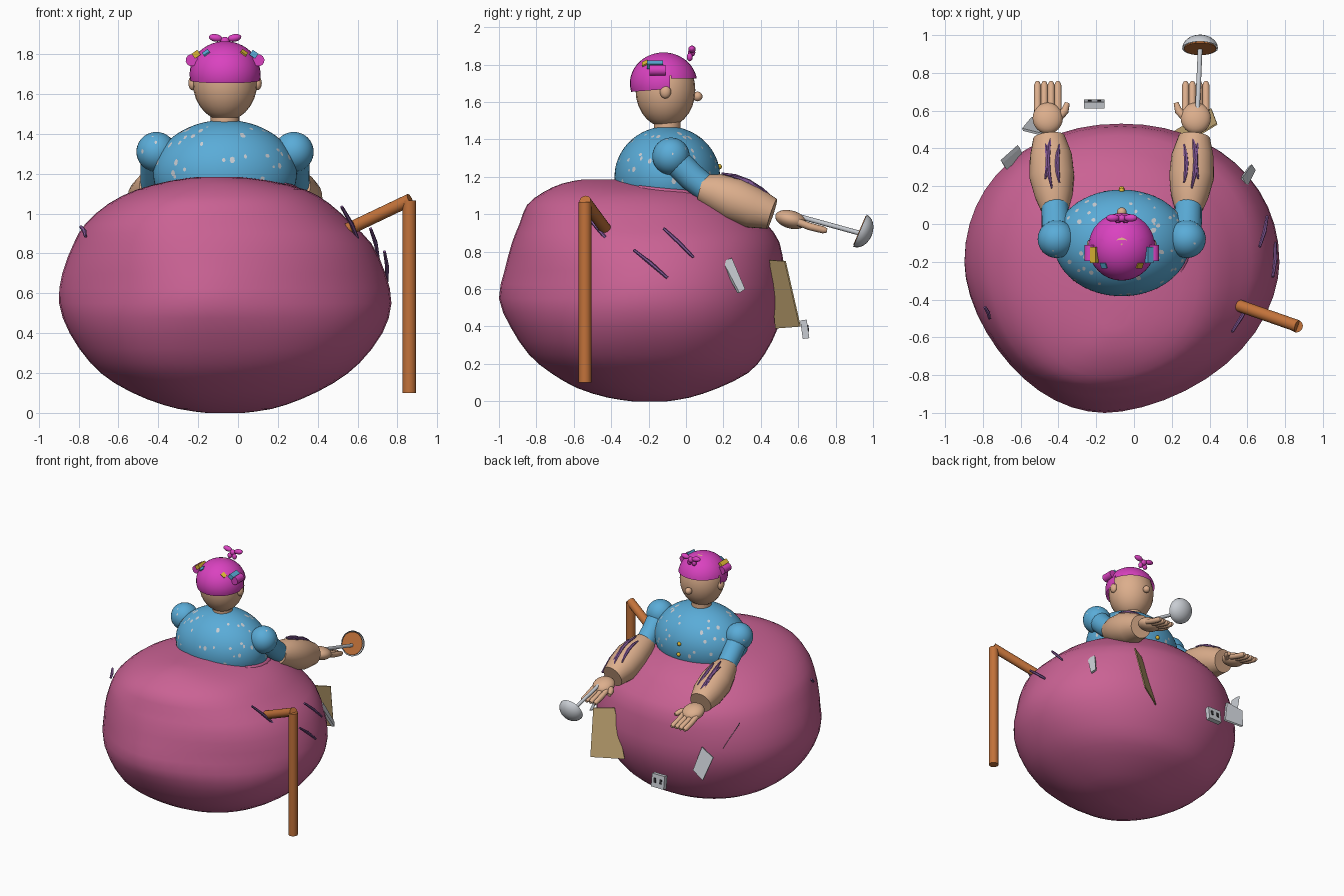
import bpy, bmesh, math, random
from mathutils import Vector, Matrix, Euler

if "Cube" in bpy.data.objects:
    bpy.data.objects.remove(bpy.data.objects["Cube"])

random.seed(4)
CX = -0.065  # centre line of the figure


def lin(c):
    c /= 255
    return c / 12.92 if c <= 0.04045 else ((c + 0.055) / 1.055) ** 2.4


def material(name, r, g, b):
    m = bpy.data.materials.new(name)
    m.diffuse_color = (lin(r), lin(g), lin(b), 1)
    m.use_nodes = True
    m.node_tree.nodes["Principled BSDF"].inputs["Base Color"].default_value = m.diffuse_color
    return m


PINK = material("pink", 202, 98, 148)
BLUE = material("blue", 90, 172, 216)
SKIN = material("skin", 220, 174, 140)
MAGENTA = material("magenta", 218, 66, 192)
WOOD = material("orange_wood", 194, 114, 58)
GREY = material("pale_grey", 200, 204, 210)
TAN = material("tan", 196, 168, 116)
PURPLE = material("purple", 128, 86, 148)
YELLOW = material("yellow", 220, 182, 52)
DARK = material("dark", 50, 50, 54)


def finish(name, bm, mat, smooth=True):
    bmesh.ops.recalc_face_normals(bm, faces=bm.faces)
    me = bpy.data.meshes.new(name)
    bm.to_mesh(me)
    bm.free()
    me.materials.append(mat)
    ob = bpy.data.objects.new(name, me)
    bpy.context.collection.objects.link(ob)
    if smooth:
        bpy.context.view_layer.objects.active = ob
        ob.select_set(True)
        bpy.ops.object.shade_smooth_by_angle(angle=math.radians(40))
        ob.select_set(False)
    return ob


def place(loc, size, rot=(0, 0, 0)):
    return Matrix.LocRotScale(Vector(loc), Euler([math.radians(a) for a in rot]), Vector(size))


def ball(name, loc, size, mat, rot=(0, 0, 0), seg=24, rings=14):
    bm = bmesh.new()
    bmesh.ops.create_uvsphere(bm, u_segments=seg, v_segments=rings, radius=1, matrix=place(loc, size, rot))
    return finish(name, bm, mat)


def box(name, loc, size, mat, rot=(0, 0, 0)):
    bm = bmesh.new()
    bmesh.ops.create_cube(bm, size=1, matrix=place(loc, size, rot))
    return finish(name, bm, mat, False)


def loft(name, rings, mat):
    bm = bmesh.new()
    rows = [[bm.verts.new(p) for p in ring] for ring in rings]
    n = len(rows[0])
    for a, b in zip(rows, rows[1:]):
        for i in range(n):
            bm.faces.new((a[i], a[(i + 1) % n], b[(i + 1) % n], b[i]))
    bm.faces.new(rows[0])
    bm.faces.new(rows[-1])
    return finish(name, bm, mat)


def tube(name, pts, radii, mat, seg=16):
    pts = [Vector(p) for p in pts]
    if not isinstance(radii, (list, tuple)):
        radii = [radii] * len(pts)
    rings = []
    for i, p in enumerate(pts):
        d = (pts[min(i + 1, len(pts) - 1)] - pts[max(i - 1, 0)]).normalized()
        u = d.cross(Vector((0.31, 0.12, 0.94))).normalized()
        v = d.cross(u)
        rings.append([p + radii[i] * (u * math.cos(t) + v * math.sin(t))
                      for t in (2 * math.pi * k / seg for k in range(seg))])
    return loft(name, rings, mat)


# Great round body: level outlines, rounded in front and tapering behind
levels = [  # z, x min, x max, y min, y max
    (0.0, -.16, .03, -.29, -.1), (.02, -.30, .17, -.42, .02), (.07, -.46, .32, -.58, .17),
    (.15, -.62, .48, -.72, .33), (.25, -.74, .61, -.84, .42), (.4, -.845, .725, -.94, .495),
    (.55, -.898, .77, -1.0, .53), (.7, -.882, .74, -.97, .525), (.85, -.825, .67, -.93, .50),
    (.95, -.765, .57, -.89, .43), (1.05, -.65, .46, -.85, .33), (1.12, -.51, .34, -.76, .2),
    (1.165, -.34, .16, -.66, .05), (1.185, -.2, .0, -.56, -.15)]


def blend(p0, p1, p2, p3, t):
    return [.5 * (2 * b + (c - a) * t + (2 * a - 5 * b + 4 * c - d) * t * t + (3 * b - a - 3 * c + d) * t ** 3)
            for a, b, c, d in zip(p0, p1, p2, p3)]


fine = []
for i in range(len(levels) - 1):
    quad = [levels[min(max(i + o, 0), len(levels) - 1)] for o in (-1, 0, 1, 2)]
    fine += [levels[i], blend(*quad, .5)]
fine.append(levels[-1])
rings = []
for z, x0, x1, y0, y1 in fine:
    cx, cy = (x0 + x1) / 2, y0 + (y1 - y0) * 0.52
    power = 1.75 + .4 * min(abs(z - .6) / .35, 1)
    ring = []
    for k in range(48):
        t = 2 * math.pi * k / 48
        c, s = math.cos(t), math.sin(t)
        e = 2 / 2.1 if s >= 0 else 2 / power
        sy = (y1 - cy) if s >= 0 else (cy - y0)
        skew = .055 * (x1 - x0) * max(0, -s) ** 4
        ring.append((cx - skew + (x1 - x0) / 2 * math.copysign(abs(c) ** e, c),
                     cy + sy * math.copysign(abs(s) ** e, s), z))
    rings.append(ring)
loft("body", rings, PINK)
# Fold of the body around the shirt hem
fold = [(CX + .345 * math.cos(t), -.1 + .30 * math.sin(t), 1.115 - .03 * math.sin(t))
        for t in (math.radians(-30 + 12 * k) for k in range(21))]
tube("body_fold", fold, .025, PINK, 10)

# Shirt with pale flecks and buttons
C, S = Vector((CX, -.1, 1.2)), Vector((.36, .282, .27))
ball("shirt", C, S, BLUE, seg=64, rings=40)


def flecks(name, centre, size, count, zmin, wmax):
    bm = bmesh.new()
    for _ in range(count):
        z, t = random.uniform(zmin, .9), random.uniform(0, 2 * math.pi)
        r = math.sqrt(1 - z * z)
        d = Vector((r * math.cos(t), r * math.sin(t), z))
        n = Vector((d.x / size.x, d.y / size.y, d.z / size.z)).normalized()
        m = Matrix.Translation(centre + d * size + n * .0006) @ n.to_track_quat('Z', 'Y').to_matrix().to_4x4()
        w = random.uniform(.5, 1) * wmax
        bmesh.ops.create_circle(bm, cap_ends=True, segments=7, radius=w,
                                matrix=m @ Matrix.Diagonal((.8, random.uniform(.7, 1.3), 1, 1)))
    # Flat patches facing outwards
    for f in bm.faces:
        if f.normal.dot(f.calc_center_median() - centre) < 0:
            f.normal_flip()
    me = bpy.data.meshes.new(name)
    bm.to_mesh(me)
    bm.free()
    me.materials.append(GREY)
    bpy.context.collection.objects.link(bpy.data.objects.new(name, me))


flecks("shirt_flecks", C, S, 75, -.1, .017)
for z, y in ((1.255, .177), (1.175, .185)):
    ball("button", (CX, y, z), (.015,) * 3, YELLOW, seg=12, rings=8)

# Head, ears, nose and cap of hair
tube("neck", [(CX, -.1, 1.43), (CX, -.1, 1.52)], .072, SKIN, 20)
ball("head", (CX, -.11, 1.665), (.163, .16, .2), SKIN)
ball("nose", (CX, .062, 1.63), (.026,) * 3, SKIN, seg=14, rings=10)
bm = bmesh.new()
bmesh.ops.create_uvsphere(bm, u_segments=32, v_segments=24, radius=1,
                          matrix=place((CX, -.12, 1.70), (.178, .18, .165)))
for co, no, front in (((0, 0, 1.678), (0, -.08, 1), False), ((0, 0, 1.725), (0, 0, 1), True)):
    if front:
        bmesh.ops.bisect_plane(bm, geom=bm.verts[:] + bm.edges[:] + bm.faces[:],
                               plane_co=(0, -.08, 0), plane_no=(0, 1, 0))
        geom = [f for f in bm.faces if f.calc_center_median().y > -.08]
        geom += list({e for f in geom for e in f.edges}) + list({v for f in geom for v in f.verts})
    else:
        geom = bm.verts[:] + bm.edges[:] + bm.faces[:]
    bmesh.ops.bisect_plane(bm, geom=geom, plane_co=co, plane_no=no, clear_inner=True)
finish("hair", bm, MAGENTA)

# Bow above the forehead
ball("bow_knot", (CX, .03, 1.865), (.024, .02, .022), MAGENTA, seg=12, rings=8)
for s in (-1, 1):
    ball("bow_wing", (CX + s * .047, .032, 1.882), (.036, .02, .019), MAGENTA, (0, -10 * s, 0), 14, 8)
    ball("bow_tail", (CX + s * .02, .02, 1.84), (.018, .016, .022), MAGENTA, seg=12, rings=8)

for s in (-1, 1):
    def X(d):
        return CX + s * d
    # Ear and hair clips
    ball("ear", (X(.163), -.11, 1.655), (.022, .03, .036), SKIN, seg=14, rings=10)
    tube("curler", [(X(.168), -.195, 1.77), (X(.168), -.11, 1.77)], .03, MAGENTA, 12)
    box("clip", (X(.145), -.165, 1.80), (.035, .085, .03), BLUE if s > 0 else YELLOW, (0, 35 * s, 0))
    box("small_clip", (X(.09), -.215, 1.80), (.035, .03, .03), YELLOW if s > 0 else BLUE, (30, 35 * s, 0))
    # Sleeve
    sh = Vector((X(.345), -.08, 1.31))
    ball("shoulder", sh, (.1,) * 3, BLUE, seg=32, rings=20)
    flecks("shoulder_flecks", sh, Vector((.1,) * 3), 5, -.4, .01)
    tube("sleeve", [sh, (X(.35), .03, 1.2), (X(.355), .125, 1.125)], [.078, .074, .07], BLUE)
    # Forearm with raised veins
    tube("forearm", [(X(.355), .08, 1.14), (X(.36), .15, 1.12), (X(.37), .25, 1.08), (X(.375), .36, 1.035),
                     (X(.385), .46, 1.002)], [.075, .1, .119, .112, .084], SKIN, 24)
    for dx, y0, y1, bend in ((-.04, .2, .40, .012), (0, .17, .46, .022), (.035, .22, .42, -.014)):
        pts = []
        for k in range(5):
            y = y0 + (y1 - y0) * k / 4
            r = .122 - 1.4 * (y - .27) ** 2
            pts.append((X(.37 + dx + bend * math.sin(math.pi * k / 4)), y + .02,
                        1.073 - .38 * (y - .27) + math.sqrt(r * r - dx * dx)))
        tube("arm_vein", pts, [.005, .011, .013, .011, .005], PURPLE, 6)
    # Hand
    ball("palm", (X(.392), .56, .972), (.08, .085, .048), SKIN, (-15, 0, 0))
    for k in range(4):
        x = X(.338 + .036 * k)
        tube("finger", [(x, .6, .958), (x, .66, .935), (x, .735, .916), (x, .754, .912)],
             [.02, .02, .019, .011], SKIN, 10)
    tube("thumb", [(X(.34), .56, .965), (X(.3), .6, .96), (X(.288), .64, .95)], [.025, .021, .014], SKIN, 10)

# Ladle with a filled bowl
tube("ladle_handle", [(.335, .58, .995), (.35, .925, .9)], .013, GREY, 10)
bm = bmesh.new()
R = place((.35, .93, .912), (.095, .093, .068), (67, 0, 0))
bmesh.ops.create_uvsphere(bm, u_segments=24, v_segments=12, radius=1)
bmesh.ops.bisect_plane(bm, geom=bm.verts[:] + bm.edges[:] + bm.faces[:], plane_co=(0, 0, 0),
                       plane_no=(0, 0, 1), clear_outer=True)
bm.transform(R)
finish("ladle_bowl", bm, GREY)
bm = bmesh.new()
bmesh.ops.create_cone(bm, cap_ends=True, segments=24, radius1=.9, radius2=.9, depth=.1, matrix=R)
finish("ladle_filling", bm, WOOD)

# Wooden post with slanted arm
tube("post", [(.86, -.54, .1), (.86, -.54, 1.065)], .034, WOOD, 20)
tube("post_arm", [(.865, -.54, 1.07), (.55, -.43, .92)], .032, WOOD, 20)

# Veins on the body
for a, b in (((.735, -.28, .81), (.748, -.1, .66)), ((.665, -.12, .925), (.705, .04, .77)),
             ((.52, -.57, 1.035), (.61, -.41, .85)), ((-.79, -.44, .935), (-.765, -.5, .885))):
    a, b = Vector(a), Vector(b)
    tube("body_vein", [a, (a + b) / 2 + Vector((.006, 0, .004)), b], [.008, .011, .008], PURPLE, 6)


# Paper and scraps stuck to the body
def sheet(name, corners, mat, n):
    bm = bmesh.new()
    vs = [[bm.verts.new(Vector(c) + Vector(n) * k) for c in corners] for k in (-.5, .5)]
    bm.faces.new(vs[0])
    bm.faces.new(vs[1])
    for i in range(4):
        bm.faces.new((vs[0][i], vs[0][i - 1], vs[1][i - 1], vs[1][i]))
    finish(name, bm, mat, False)


sheet("paper", [(.31, .45, .755), (.44, .53, .75), (.41, .61, .4), (.2, .48, .39)], TAN, (-.004, .007, .002))
sheet("right_scrap", [(.59, .19, .75), (.565, .24, .765), (.615, .31, .60), (.635, .28, .58)], GREY, (.018, .012, 0))
sheet("left_strip", [(-.70, .33, .86), (-.68, .295, .84), (-.595, .37, .66), (-.61, .41, .66)], GREY, (-.012, .016, .005))
sheet("left_scrap", [(-.59, .50, .62), (-.47, .47, .66), (-.42, .51, .48), (-.54, .56, .45)], GREY, (-.004, .014, .004))
# Wall socket
box("socket", (-.21, .635, .385), (.11, .035, .1), GREY, (8, 0, 0))
for dx in (-.025, .025):
    box("socket_slot", (-.21 + dx, .652, .39), (.018, .009, .035), DARK, (8, 0, 0))
